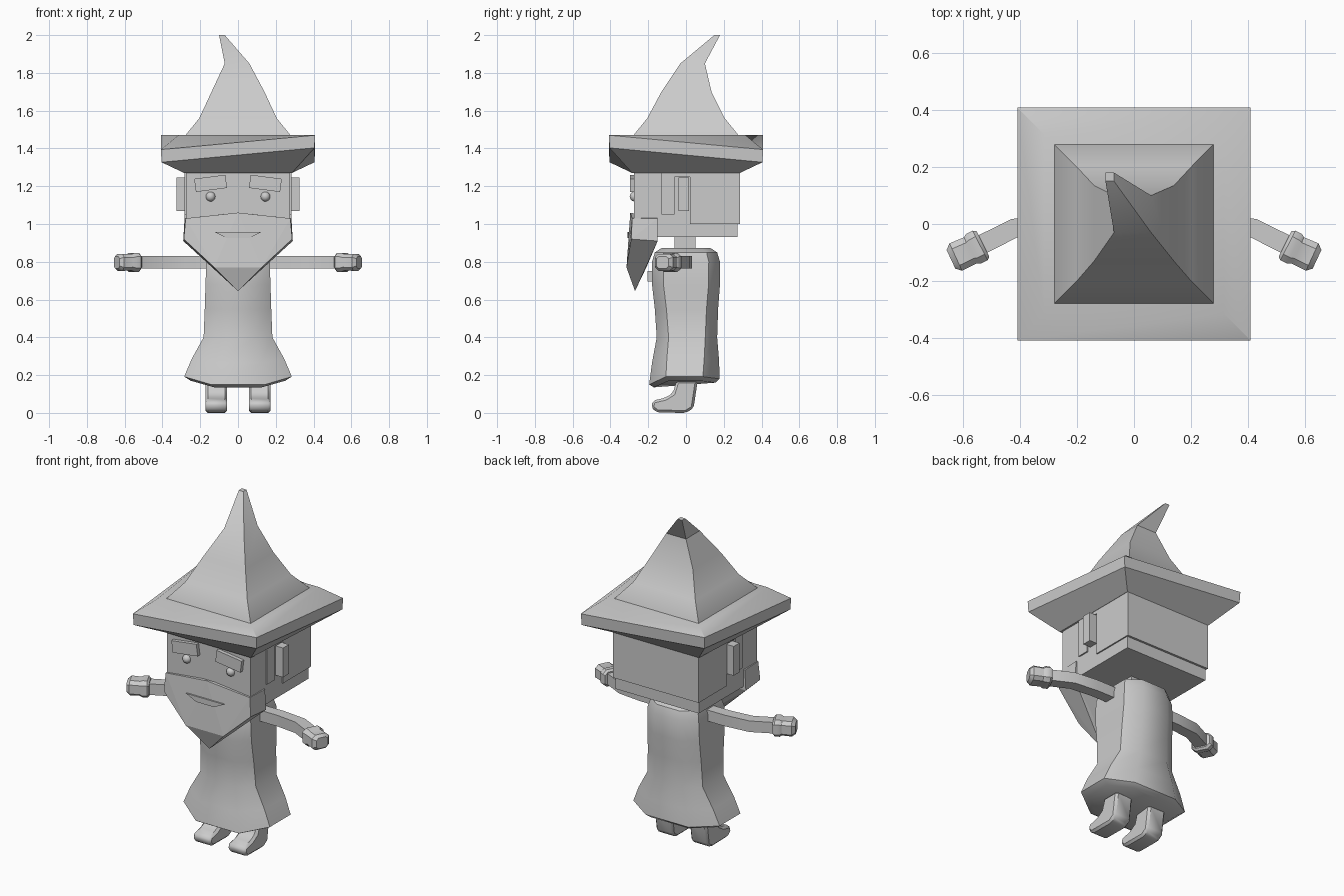
import bpy, bmesh, math
from mathutils import Vector, Matrix

if "Cube" in bpy.data.objects:
    bpy.data.objects.remove(bpy.data.objects["Cube"])

grey = bpy.data.materials.new("plain grey")
grey.diffuse_color = (0.6, 0.6, 0.6, 1)
grey.use_nodes = True
grey.node_tree.nodes["Principled BSDF"].inputs["Base Color"].default_value = grey.diffuse_color


def finish(name, bm, smooth=None, bevel=0):
    """Turn a bmesh into a named object."""
    bmesh.ops.recalc_face_normals(bm, faces=bm.faces)
    if bevel:
        bmesh.ops.bevel(bm, geom=bm.edges[:], offset=bevel, segments=1, affect='EDGES')
    me = bpy.data.meshes.new(name)
    bm.to_mesh(me)
    bm.free()
    me.materials.append(grey)
    ob = bpy.data.objects.new(name, me)
    bpy.context.collection.objects.link(ob)
    if smooth:
        bpy.ops.object.select_all(action='DESELECT')
        ob.select_set(True)
        bpy.context.view_layer.objects.active = ob
        bpy.ops.object.shade_smooth_by_angle(angle=math.radians(smooth))
    return ob


def loft(name, rings, smooth=None, bevel=0):
    """Skin a list of equal-length point rings and cap both ends."""
    bm = bmesh.new()
    vs = [[bm.verts.new(p) for p in r] for r in rings]
    n = len(vs[0])
    for a, b in zip(vs, vs[1:]):
        for i in range(n):
            bm.faces.new((a[i], a[(i + 1) % n], b[(i + 1) % n], b[i]))
    bm.faces.new(vs[0][::-1])
    bm.faces.new(vs[-1])
    return finish(name, bm, smooth, bevel)


def box(name, x0, x1, y0, y1, z0, z1, tilt=0):
    bm = bmesh.new()
    c = Vector((x0 + x1, y0 + y1, z0 + z1)) / 2
    m = Matrix.Translation(c) @ Matrix.Rotation(tilt, 4, 'Y') \
        @ Matrix.Diagonal((x1 - x0, y1 - y0, z1 - z0, 1))
    bmesh.ops.create_cube(bm, size=1, matrix=m)
    return finish(name, bm)


def rect(x0, x1, y0, y1, z):
    return [(x0, y0, z), (x1, y0, z), (x1, y1, z), (x0, y1, z)]


def square(h, z, twist=0):
    """Square ring whose opposite corners are bent up and down."""
    return [(x, y, z + (twist if x * y < 0 else -twist)) for x, y, _ in rect(-h, h, -h, h, 0)]


# Hat: twisted square brim and bent pointed crown
loft("hat_brim", [square(.285, 1.27), square(.405, 1.365, .038),
                  square(.408, 1.432, .038), square(.315, 1.47)], 30)
loft("hat_crown", [square(.28, 1.46), square(.278, 1.47), square(.205, 1.56),
                   rect(-.14, .14, -.13, .135, 1.70),
                   rect(-.07, .06, -.03, .10, 1.85),
                   rect(-.10, -.07, .15, .18, 2.0)], 30)

# Head, neck, hair with sideburns and ear notch
box("head", -.275, .275, -.275, .272, .93, 1.29)
box("neck", -.06, .06, -.06, .05, .84, .94)
hair = [(-.13, 1.05), (-.06, 1.05), (-.06, 1.25), (.02, 1.25),
        (.02, 1.0), (.285, 1.0), (.285, 1.3), (-.13, 1.3)]
loft("hair", [[(x, y, z) for y, z in hair] for x in (-.283, .283)])

# Beard as a wedge that narrows to a point
bm = bmesh.new()
for x, y, z in [(.0, -.295, 1.06), (.277, -.285, 1.03), (.287, -.29, .92), (.125, -.315, .77),
                (0, -.27, .645), (.283, -.15, 1.03), (.29, -.15, .91), (.11, -.21, .77)]:
    for s in ((1, -1) if x else (1,)):
        bm.verts.new((x * s, y, z))
bmesh.ops.convex_hull(bm, input=bm.verts[:])
finish("beard", bm)
mouth = [(-.125, .958), (.125, .958), (.06, .925), (-.06, .925)]
loft("mouth", [[(x, y, z) for x, z in mouth] for y in (-.311, -.302)])

# Robe: chamfered sections, half width, front, back, height, front drop of the hem
robe = [(.25, -.17, .155, .16, .025), (.285, -.195, .178, .18, .03),
        (.245, -.18, .175, .28, .015), (.182, -.155, .165, .40, 0), (.176, -.165, .17, .55, 0),
        (.172, -.18, .18, .68, 0), (.168, -.18, .18, .80, 0),
        (.155, -.165, .165, .85, 0), (.12, -.13, .13, .872, 0)]
rings = []
for h, f, b, z, d in robe:
    cx, cy = h * .5, .06 + (h - .17) * .25
    pts = [(-cx, f), (cx, f), (h, f + cy), (h, b - cy), (cx, b), (-cx, b), (-h, b - cy), (-h, f + cy)]
    rings.append([(x, y, z - (d if y == f else -d * .4 if abs(x) == h else 0)) for x, y in pts])
loft("robe", rings, 35)
box("robe_clasp", -.025, .025, -.203, -.17, .695, .75)


def tube(name, path, smooth):
    """Square tube along (x, y, half width, half height) stations with a fixed height."""
    rings = []
    for i, (x, y, w, h) in enumerate(path):
        a, b = path[max(i - 1, 0)], path[min(i + 1, len(path) - 1)]
        d = Vector((b[0] - a[0], b[1] - a[1])).normalized()
        rings.append([(x - d.y * w * u, y + d.x * w * u, .797 + h * v)
                      for u, v in ((-1, -.6), (-.6, -1), (.6, -1), (1, -.6),
                                   (1, .6), (.6, 1), (-.6, 1), (-1, .6))]
                     if smooth else
                     [(x - d.y * w * u, y + d.x * w * u, .797 + h * v)
                      for u, v in ((-1, -1), (1, -1), (1, 1), (-1, 1))])
    return loft(name, rings, 35)


# Paired parts
shoe = [(-.185, .03), (-.155, .002), (.0, 0), (.04, .025), (.062, .17),
        (-.05, .17), (-.07, .105), (-.11, .08), (-.175, .065)]
for s, side in ((-1, "left"), (1, "right")):
    e = sorted((s * .25, s * .325))
    box(side + "_ear", *e, -.04, .015, 1.07, 1.245)
    box(side + "_eyebrow", s * .145 - .083, s * .145 + .083, -.297, -.26, 1.18, 1.25, s * .13)
    bm = bmesh.new()
    bmesh.ops.create_uvsphere(bm, u_segments=12, v_segments=8, radius=.026,
                              matrix=Matrix.Translation((s * .145, -.272, 1.145)))
    finish(side + "_eye", bm, 60)
    tube(side + "_arm", [(s * .12, 0, .033, .033), (s * .28, 0, .033, .033),
                         (s * .42, -.015, .034, .033), (s * .56, -.085, .034, .033)], False)
    tube(side + "_hand", [(s * .53, -.07, .05, .04), (s * .54, -.075, .058, .05),
                          (s * .563, -.087, .058, .05), (s * .575, -.093, .051, .043),
                          (s * .625, -.116, .053, .045), (s * .642, -.124, .036, .032)], True)
    loft(side + "_foot", [[(s * .115 + x, y, z) for y, z in shoe] for x in (-.058, .058)],
         35, .013)
